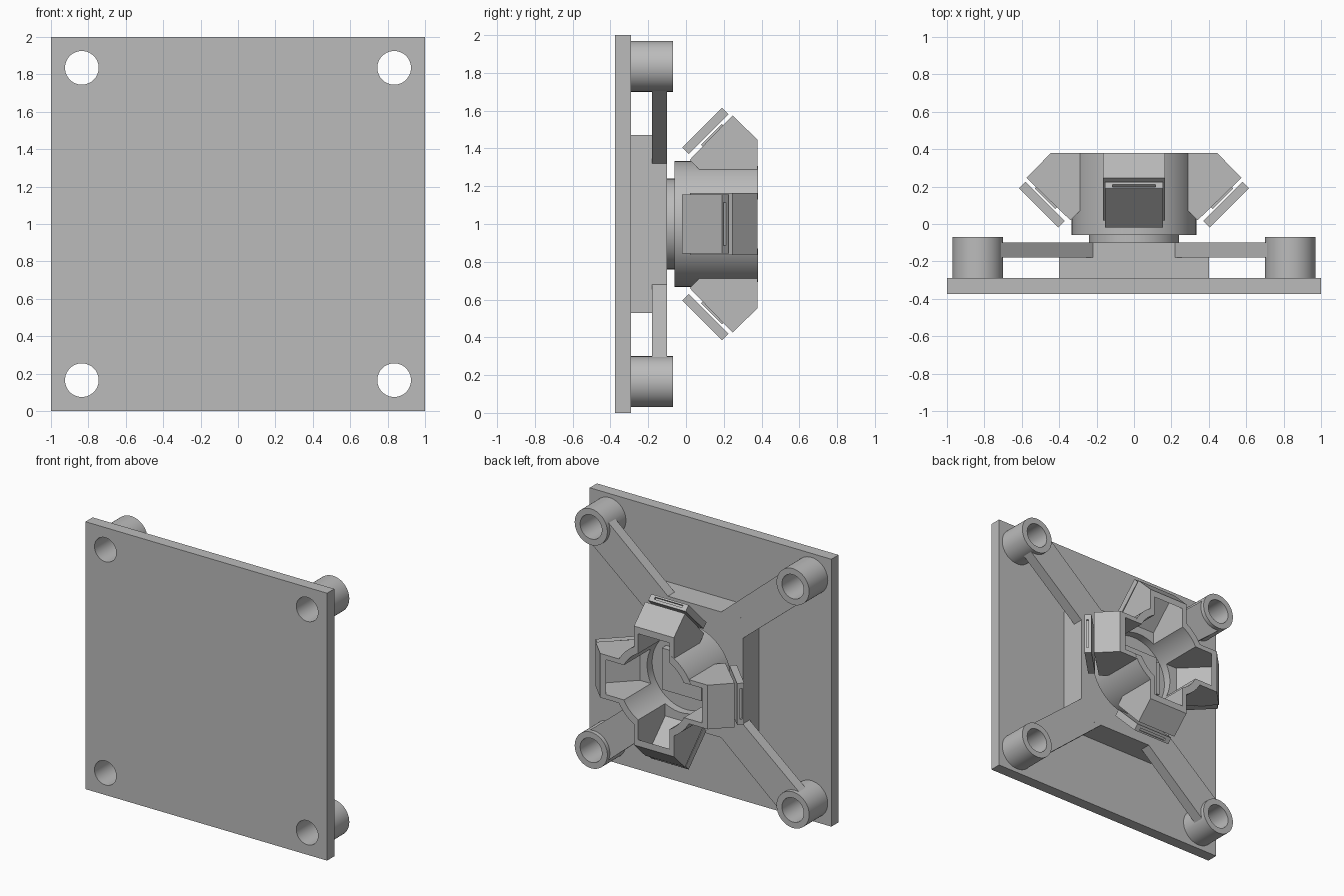
import bpy, bmesh, math
from mathutils import Vector

if "Cube" in bpy.data.objects:
    bpy.data.objects.remove(bpy.data.objects["Cube"], do_unlink=True)

grey = bpy.data.materials.new("matte grey")
grey.use_nodes = True
grey.diffuse_color = (0.5, 0.5, 0.5, 1)
grey.node_tree.nodes["Principled BSDF"].inputs["Base Color"].default_value = (0.5, 0.5, 0.5, 1)
MID = Vector((0, 0, 1))


def prism(name, pts, lo, hi, place):
    """Extrude a 2D outline from lo to hi; place(a, b, c) gives the position."""
    bm = bmesh.new()
    n = len(pts)
    rings = [[bm.verts.new(place(a, b, c)) for a, b in pts] for c in (lo, hi)]
    bm.faces.new(rings[0])
    bm.faces.new(rings[1])
    for i in range(n):
        j = (i + 1) % n
        bm.faces.new((rings[0][i], rings[0][j], rings[1][j], rings[1][i]))
    bmesh.ops.recalc_face_normals(bm, faces=bm.faces)
    mesh = bpy.data.meshes.new(name)
    bm.to_mesh(mesh)
    bm.free()
    mesh.materials.append(grey)
    ob = bpy.data.objects.new(name, mesh)
    bpy.context.collection.objects.link(ob)
    return ob


def upright(a, b, c):
    return MID + Vector((a, c, b))


def spoke(k):
    """Frame of one of four directions round the y axis: (radius, depth, across)."""
    co, si = (1, 0, -1, 0)[k], (0, 1, 0, -1)[k]
    return lambda r, y, c: MID + Vector((r * co - c * si, y, r * si + c * co))


def disc(name, x, z, r, y0, y1, n=64):
    pts = [(x + r * math.cos(math.tau * i / n), z + r * math.sin(math.tau * i / n)) for i in range(n)]
    return prism(name, pts, y0, y1, upright)


def rect(w, h):
    return [(-w, -h), (w, -h), (w, h), (-w, h)]


def combine(ob, others, op):
    """Boolean each of the others into ob, then drop them."""
    for o in others:
        m = ob.modifiers.new(op, 'BOOLEAN')
        m.operation, m.solver, m.object = op, 'EXACT', o
    bpy.context.view_layer.update()
    dg = bpy.context.evaluated_depsgraph_get()
    mesh = bpy.data.meshes.new_from_object(ob.evaluated_get(dg))
    ob.modifiers.clear()
    ob.data = mesh
    for o in others:
        bpy.data.objects.remove(o, do_unlink=True)


# Base: plate, raised block, arms and corner posts, drilled through
corners = [(sx, sz) for sx in (-1, 1) for sz in (-1, 1)]
POST = 0.835
base = prism("base_plate", rect(1, 1), -0.375, -0.29, upright)
adds = [prism("block", rect(0.4, 0.47), -0.3, -0.1, upright)]
arm = [(0.1, 0.37), (0.22, 0.47), (0.758, 0.927), (0.912, 0.743), (0.4, 0.32), (0.28, 0.22)]
for sx, sz in corners:
    adds.append(disc("post", sx * POST, sz * POST, 0.135, -0.3, -0.07))
    adds.append(prism("arm", [(sx * a, sz * b) for a, b in arm], -0.18, -0.1001, upright))
combine(base, adds, 'UNION')
combine(base, [disc("drill", sx * POST, sz * POST, 0.09, -0.5, 0.1) for sx, sz in corners], 'DIFFERENCE')

# Hub: short neck and drum, with four angled housings
neck = disc("neck", 0, 0, 0.24, -0.11, -0.05)
hub = disc("hub", 0, 0, 0.333, -0.06, 0.38, 96)
housing = [(0.2, 0.379), (0.445, 0.379), (0.575, 0.247), (0.34, 0.02), (0.27, 0.09), (0.2, 0.09)]
combine(hub, [prism("housing", housing, -0.165, 0.165, spoke(k)) for k in range(4)], 'UNION')

# Hollow out the drum and each housing
channel = [(0, 0.06), (0.34, 0.06), (0.5275, 0.2475), (0.395, 0.38), (0.395, 0.5), (0, 0.5)]
cuts = [disc("bore", 0, 0, 0.28, 0, 0.6, 96)]
cuts += [prism("channel", channel, -0.13, 0.13, spoke(k)) for k in range(4)]
combine(hub, cuts, 'DIFFERENCE')

# Sensor boards on the slanted faces, each with a slot in its outer edge
board = [(0.405, -0.02), (0.615, 0.19), (0.58, 0.225), (0.37, 0.015)]
spacer = [(0.42, 0.08), (0.53, 0.19), (0.5, 0.22), (0.39, 0.11)]
slot = [(0.594, 0.187), (0.614, 0.207), (0.602, 0.219), (0.582, 0.199)]
for k in range(4):
    b = prism("sensor_board", board, -0.155, 0.155, spoke(k))
    combine(b, [prism("slot_cutter", slot, -0.115, 0.115, spoke(k))], 'DIFFERENCE')
    prism("board_spacer", spacer, -0.1, 0.1, spoke(k))

# Middle board on the drum floor, with a thin side strip
prism("middle_board", rect(0.165, 0.155), -0.01, 0.05, upright)
prism("middle_strip", [(-0.2, -0.13), (-0.175, -0.13), (-0.175, 0.13), (-0.2, 0.13)], -0.01, 0.04, upright)

# Smooth the round walls, keep edges sharp
bpy.ops.object.select_all(action='DESELECT')
for ob in (base, hub, neck):
    ob.select_set(True)
bpy.context.view_layer.objects.active = base
bpy.ops.object.shade_smooth_by_angle(angle=math.radians(25))
